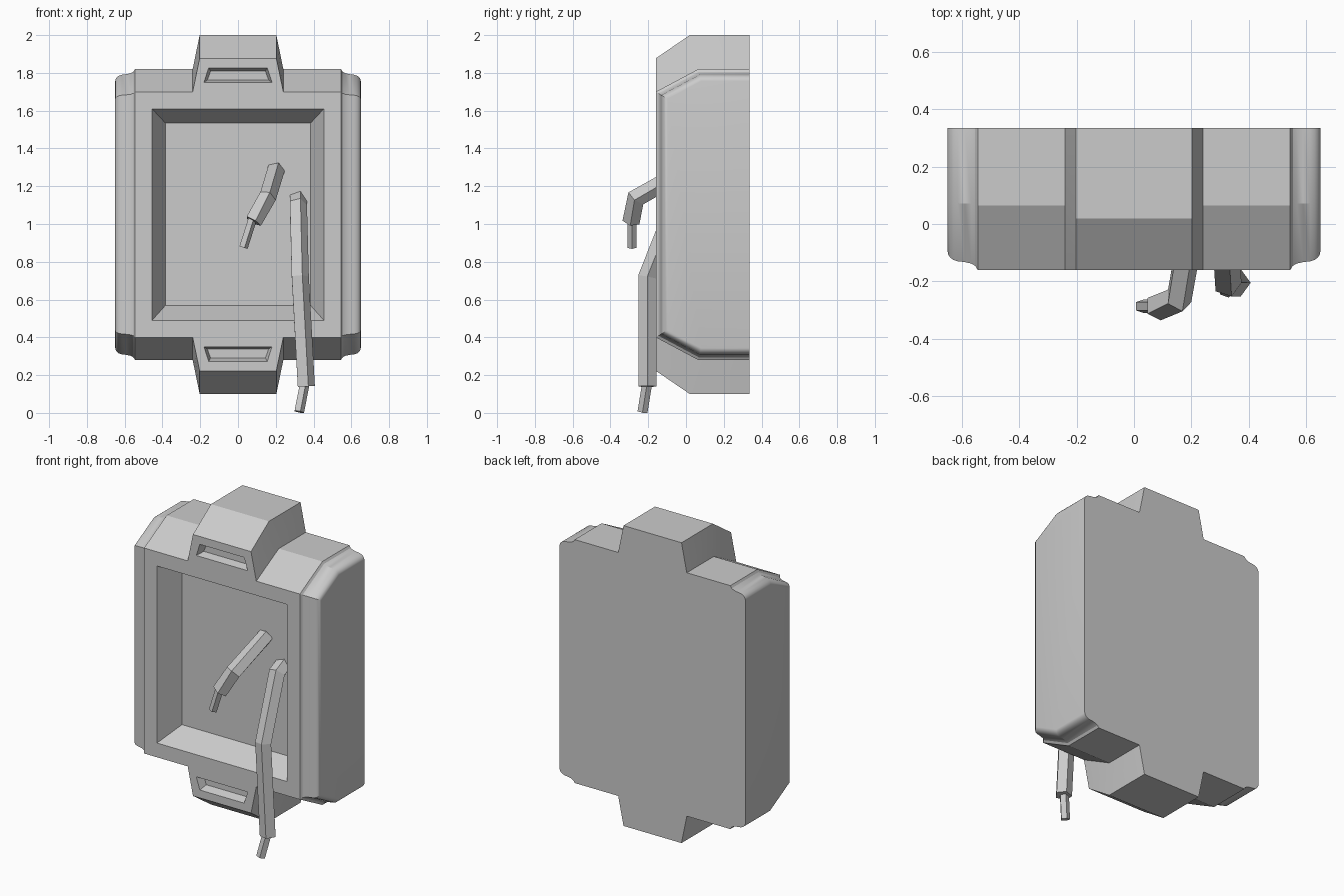
import bpy, bmesh, math
from mathutils import Vector

if "Cube" in bpy.data.objects:
    bpy.data.objects.remove(bpy.data.objects["Cube"])

BACK, FRONT, MID_Z = 0.335, -0.16, 1.05


def make_object(name, verts, faces):
    mesh = bpy.data.meshes.new(name)
    mesh.from_pydata([tuple(v) for v in verts], [], faces)
    bm = bmesh.new()
    bm.from_mesh(mesh)
    bmesh.ops.recalc_face_normals(bm, faces=bm.faces)
    bm.to_mesh(mesh)
    bm.free()
    obj = bpy.data.objects.new(name, mesh)
    bpy.context.collection.objects.link(obj)
    return obj


def loft(name, rings):
    """Skin a list of equal-length closed rings and cap both ends."""
    n = len(rings[0])
    verts = [v for ring in rings for v in ring]
    faces = [(i * n + j, i * n + (j + 1) % n, (i + 1) * n + (j + 1) % n, (i + 1) * n + j)
             for i in range(len(rings) - 1) for j in range(n)]
    faces += [tuple(range(n))[::-1], tuple(range(len(verts) - n, len(verts)))]
    return make_object(name, verts, faces)


def section(x, front, front_h, mid_y, mid_h):
    """Side outline at x, symmetric about the mid height."""
    half = [(BACK, mid_h), (mid_y, mid_h), (front, front_h)]
    upper = [Vector((x, y, MID_Z + h)) for y, h in half]
    lower = [Vector((x, y, MID_Z - h)) for y, h in reversed(half)]
    return upper + lower


def frustum(name, front, back, depth):
    """Tapered pocket cutter; front and back are (x, z) corners."""
    f = [Vector((x, FRONT, z)) for x, z in front]
    b = [Vector((x, FRONT + depth, z)) for x, z in back]
    return loft(name, [[p + (p - q) * 0.3 for p, q in zip(f, b)], b])


def rod(name, path, radius):
    """Five-sided rod swept along a path."""
    pts = [Vector(p) for p in path]
    rings = []
    for i, p in enumerate(pts):
        dirs = [(b - a).normalized() for a, b in zip(pts, pts[1:])][max(i - 1, 0):i + 1]
        t = sum(dirs, Vector()).normalized()
        u = (Vector((1, 0, 0)) - t * t.x).normalized()
        v = t.cross(u)
        stretch = 1 / max(t.dot(dirs[0]), 0.5)
        rings.append([p + radius * (u * math.cos(a) + v * math.sin(a) * stretch)
                      for a in (k * math.tau / 5 for k in range(5))])
    return loft(name, rings)


# Case body: stations from the clip block outwards, with rounded stepped ends
stations = [(0.203, FRONT, 0.827, 0.02, 0.95), (0.24, FRONT, 0.65, 0.065, 0.77)]
edge = [(0.545, 0), (0.554, 0.014), (0.568, 0.022), (0.59, 0.027), (0.615, 0.030),
        (0.63, 0.0345), (0.641, 0.043), (0.648, 0.053), (0.65, 0.063)]
stations += [(x, FRONT + d, 0.65 - 0.6 * d, 0.065 + 0.25 * d, 0.77 - d) for x, d in edge]
left = [section(-s[0], *s[1:]) for s in reversed(stations)]
right = [section(*s) for s in stations]
body = loft("case_body", left + right)

# Front recess and the two slots
cutters = [frustum("recess_cutter",
                   [(-0.455, 0.49), (0.455, 0.49), (0.455, 1.61), (-0.455, 1.61)],
                   [(-0.385, 0.568), (0.385, 0.568), (0.385, 1.535), (-0.385, 1.535)], 0.15)]
for label, s in (("upper", 1), ("lower", -1)):
    outer = [(-0.18, 0.70), (0.18, 0.70), (0.155, 0.777), (-0.155, 0.777)]
    inner = [(-0.162, 0.712), (0.162, 0.712), (0.145, 0.76), (-0.145, 0.76)]
    cutters.append(frustum(label + "_slot_cutter",
                           [(x, MID_Z + s * h) for x, h in outer],
                           [(x, MID_Z + s * h) for x, h in inner], 0.05))
bpy.context.view_layer.objects.active = body
for c in cutters:
    m = body.modifiers.new(c.name, 'BOOLEAN')
    m.operation, m.solver, m.object = 'DIFFERENCE', 'EXACT', c
    bpy.ops.object.modifier_apply(modifier=m.name)
    bpy.data.objects.remove(c)
bpy.ops.object.select_all(action='DESELECT')
body.select_set(True)
bpy.ops.object.shade_smooth_by_angle(angle=math.radians(27))

# Wires: thick sleeve plus thin bare tip
rod("long_wire_sleeve", [(0.315, 0.02, 1.135), (0.315, -0.055, 1.10),
                         (0.325, -0.205, 0.72), (0.357, -0.205, 0.14)], 0.05)
rod("long_wire_tip", [(0.352, -0.205, 0.16), (0.322, -0.23, 0.006)], 0.028)
rod("short_wire_sleeve", [(0.20, 0.0, 1.285), (0.155, -0.262, 1.14),
                          (0.08, -0.29, 1.015)], 0.048)
rod("short_wire_tip", [(0.076, -0.287, 1.03), (0.027, -0.287, 0.876)], 0.025)
